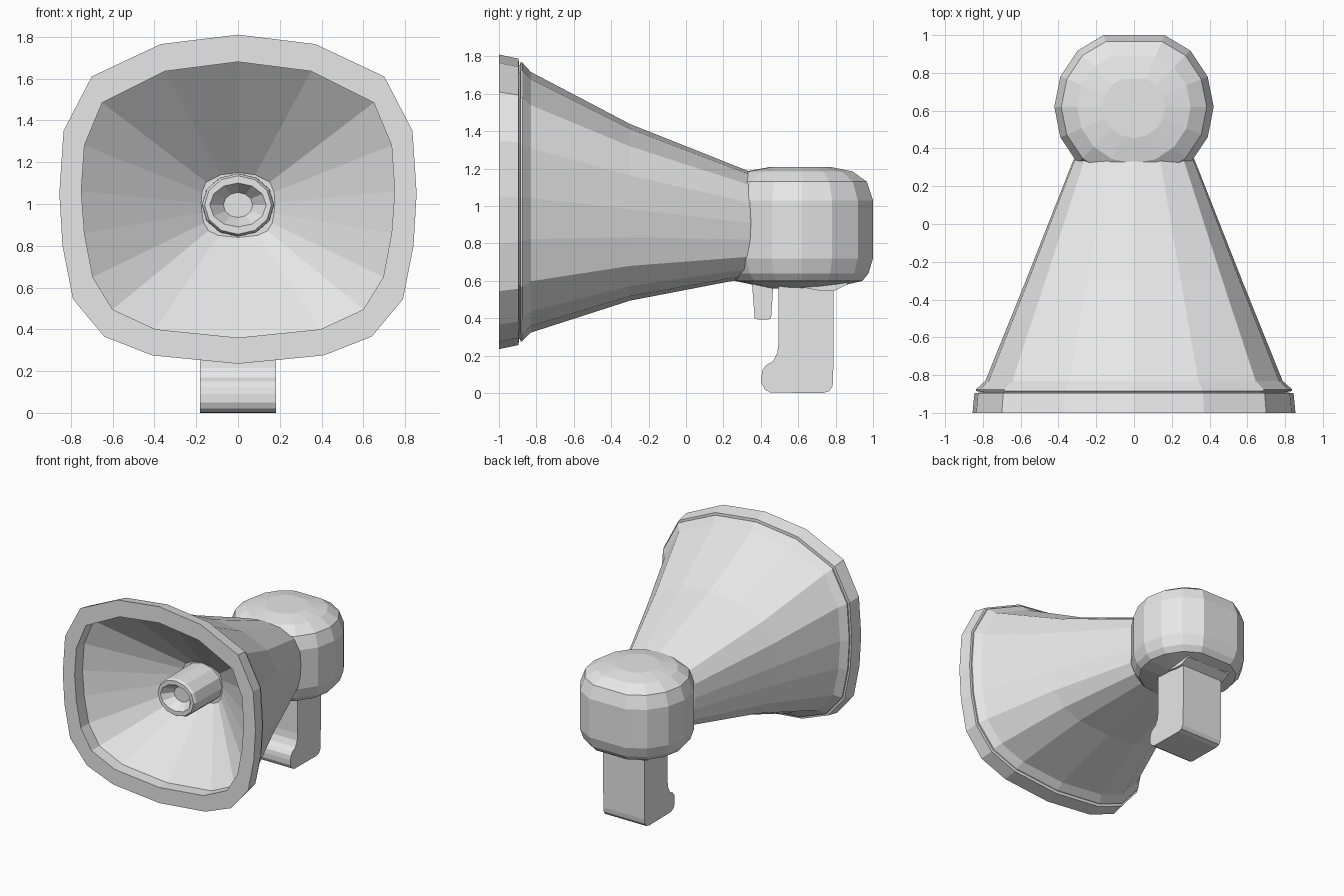
import bpy, bmesh, math

if "Cube" in bpy.data.objects:
    bpy.data.objects.remove(bpy.data.objects["Cube"])

grey = bpy.data.materials.new("light grey")
grey.diffuse_color = (0.8, 0.8, 0.8, 1)
grey.use_nodes = True
grey.node_tree.nodes["Principled BSDF"].inputs["Base Color"].default_value = grey.diffuse_color


def finish(name, bm):
    bmesh.ops.recalc_face_normals(bm, faces=bm.faces)
    mesh = bpy.data.meshes.new(name)
    bm.to_mesh(mesh)
    bm.free()
    mesh.materials.append(grey)
    obj = bpy.data.objects.new(name, mesh)
    bpy.context.collection.objects.link(obj)
    return obj


def loft(name, rings):
    """Skin a list of equal-length point rings and cap both ends."""
    bm = bmesh.new()
    loops = [[bm.verts.new(p) for p in ring] for ring in rings]
    for a, b in zip(loops, loops[1:]):
        n = len(a)
        for i in range(n):
            bm.faces.new((a[i], a[(i + 1) % n], b[(i + 1) % n], b[i]))
    bm.faces.new(loops[0])
    bm.faces.new(loops[-1])
    return finish(name, bm)


def mirrored(half):
    return half + [(-x, z) for x, z in reversed(half[1:-1])]


def section(outline, y, sx, sz, centre):
    return [(x * sx, y, centre + z * sz) for x, z in outline]


# Horn: rounded-square mouth, tapering to the neck outside and a throat inside
outer = mirrored([(0, .79), (.37, .745), (.70, .59), (.835, .33), (.855, .03),
                  (.84, -.22), (.79, -.475), (.64, -.655), (.41, -.745), (0, -.785)])
inner = mirrored([(0, .66), (.35, .615), (.65, .465), (.735, .26), (.75, .04),
                  (.735, -.16), (.695, -.37), (.60, -.525), (.395, -.62), (0, -.66)])
loft("horn", [
    section(outer, .40, .33, .32, .90),
    section(outer, .34, .375, .36, .90),
    section(outer, -.30, .67, .60, .965),
    section(outer, -.83, .92, .885, 1.018),
    section(outer, -.875, .978, .945, 1.02),
    section(outer, -.885, .978, .95, 1.02),
    section(outer, -.887, .955, .93, 1.02),
    section(outer, -.893, .955, .93, 1.02),
    section(outer, -.895, .988, .972, 1.02),
    section(outer, -1.0, 1, 1, 1.02),
    section(inner, -1.0, 1, 1, 1.02),
    section(inner, -.90, 1, 1, 1.02),
    section(inner, -.45, .235, .235, .995),
])


# Driver tube in the throat with a recessed tip
def tube_ring(y, rx, rz):
    return [(rx * math.sin(k * math.pi / 6), y, .995 + rz * math.cos(k * math.pi / 6))
            for k in range(12)]


loft("driver_tube", [tube_ring(-.42, .175, .152), tube_ring(-.77, .172, .15),
                     tube_ring(-.79, .16, .14), tube_ring(-.79, .135, .105),
                     tube_ring(-.71, .07, .06)])


# Rounded rear housing, flattened at the back
def body_ring(z, r):
    pts = []
    for k in range(16):
        a = k * math.pi / 8
        y = .62 + r * math.sin(a)
        pts.append((r * math.cos(a), min(y, .62 + r * .90), z))
    return pts


loft("rear_housing", [body_ring(z, r) for z, r in (
    (.56, .17), (.60, .36), (.64, .395), (.72, .422), (1.03, .422),
    (1.13, .385), (1.185, .30), (1.21, .165))])


# Parts extruded sideways from a side profile
def side_extrude(name, profile, half_width):
    return loft(name, [[(x, y, z) for y, z in profile] for x in (-half_width, half_width)])


side_extrude("handle", [
    (.79, .66), (.495, .66), (.495, .27), (.488, .215), (.465, .17), (.43, .15),
    (.41, .125), (.404, .09), (.405, .05), (.42, .02), (.45, .003),
    (.73, 0), (.765, .01), (.782, .035), (.787, .07)], .183)

side_extrude("handle_mount", [
    (.87, .61), (.86, .58), (.79, .545), (.70, .55), (.50, .59), (.45, .61)], .20)

# Trigger, tapering downwards
side_extrude("trigger", [
    (.345, .66), (.352, .60), (.367, .40), (.385, .393), (.44, .393), (.455, .40),
    (.467, .58), (.47, .66)], .06)
